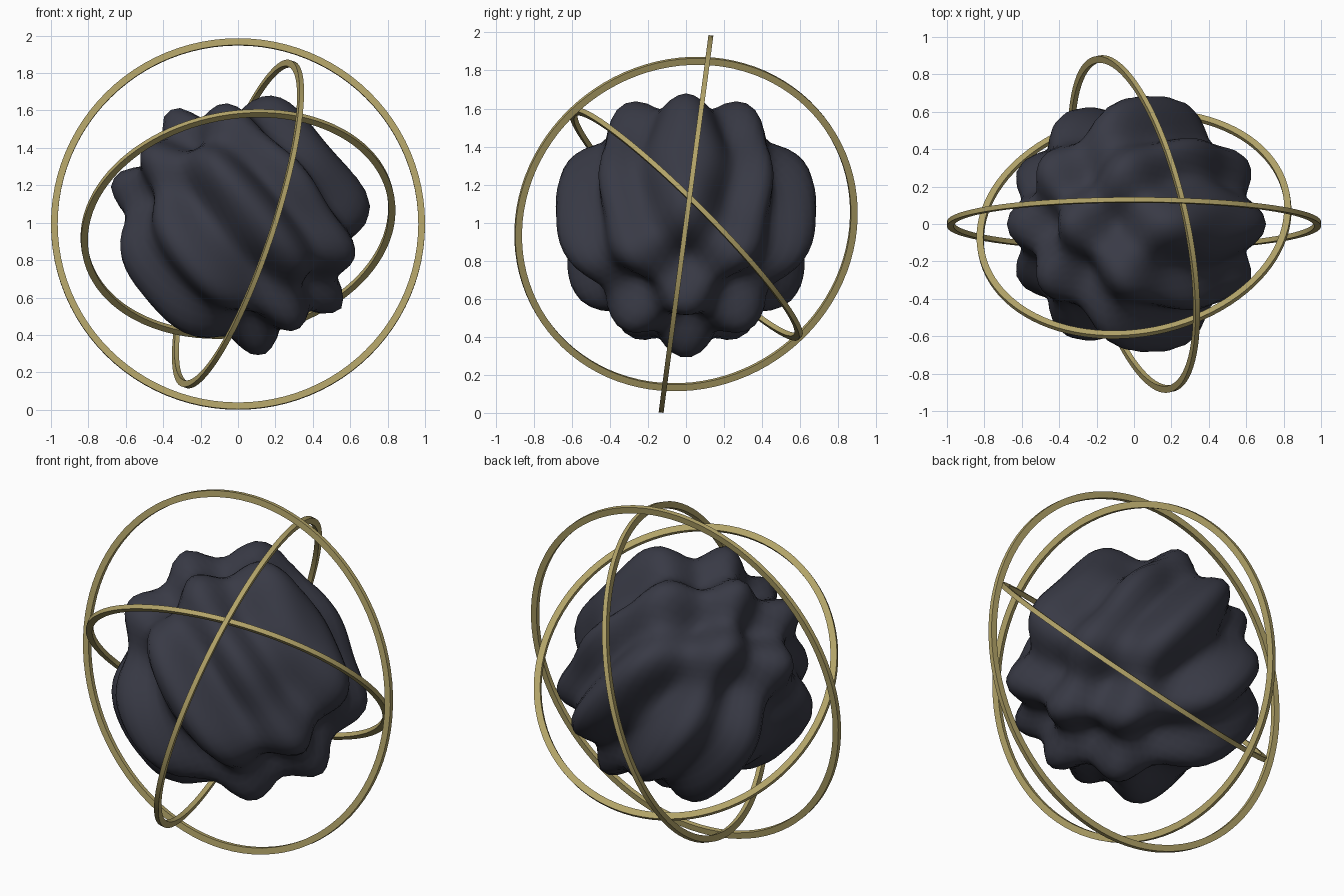
import bpy, bmesh, math
from mathutils import Vector, Matrix

if "Cube" in bpy.data.objects:
    bpy.data.objects.remove(bpy.data.objects["Cube"])

CENTRE = Vector((0, 0, 0.993))


def material(name, rgb):
    m = bpy.data.materials.new(name)
    m.diffuse_color = (*rgb, 1)
    m.use_nodes = True
    m.node_tree.nodes["Principled BSDF"].inputs["Base Color"].default_value = m.diffuse_color
    return m


def add_object(name, bm, mat):
    me = bpy.data.meshes.new(name)
    bmesh.ops.recalc_face_normals(bm, faces=bm.faces)
    bm.to_mesh(me)
    bm.free()
    me.materials.append(mat)
    ob = bpy.data.objects.new(name, me)
    bpy.context.collection.objects.link(ob)
    ob.location = CENTRE
    bpy.context.view_layer.objects.active = ob
    ob.select_set(True)
    return ob


def ring(name, outer, normal, mat, width=0.036, height=0.026, segments=96):
    # rectangular section swept round the axis, then tipped to face the normal
    bm = bmesh.new()
    section = [(outer, -height / 2), (outer, height / 2),
               (outer - width, height / 2), (outer - width, -height / 2)]
    loops = []
    for i in range(segments):
        a = 2 * math.pi * i / segments
        loops.append([bm.verts.new((r * math.cos(a), r * math.sin(a), z)) for r, z in section])
    for i in range(segments):
        p, q = loops[i], loops[(i + 1) % segments]
        for j in range(4):
            k = (j + 1) % 4
            bm.faces.new((p[j], q[j], q[k], p[k]))
    tip = Vector((0, 0, 1)).rotation_difference(Vector(normal).normalized())
    bmesh.ops.transform(bm, matrix=tip.to_matrix().to_4x4(), verts=bm.verts)
    return add_object(name, bm, mat)


dark = material("dark_stone", (0.04, 0.042, 0.06))
brass = material("brass", (0.45, 0.37, 0.14))

# rippled core: sphere pushed in and out by crossed waves
bm = bmesh.new()
bmesh.ops.create_icosphere(bm, subdivisions=5, radius=1)
for v in bm.verts:
    n = v.co.normalized()
    wave = math.sin(7 * n.x + 6 * n.z) * math.cos(7 * n.y)
    v.co = n * 0.62 * (1 + 0.15 * wave)
core = add_object("core", bm, dark)
core.data.shade_smooth()
core.select_set(False)

# three orbiting hoops
ring("outer_ring", 1.0, (0, 0.9914, -0.131), brass)
ring("middle_ring", 0.92, (0.929, 0.207, -0.308), brass)
ring("inner_ring", 0.848, (-0.135, 0.70, 0.70), brass)
bpy.ops.object.shade_smooth_by_angle(angle=math.radians(30))
